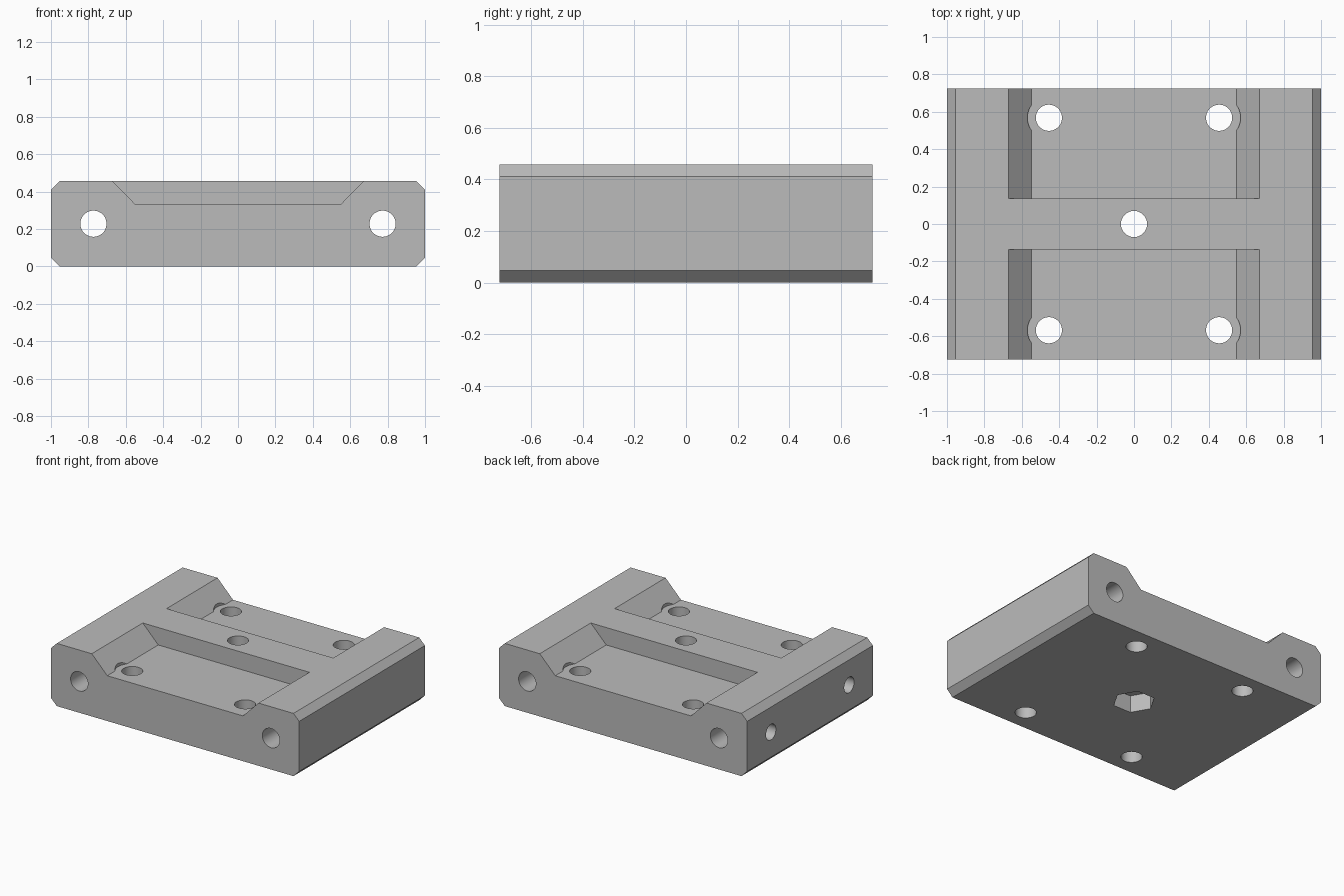
import bpy, math
from mathutils import Matrix

cube = bpy.data.objects.get("Cube")
if cube:
    bpy.data.objects.remove(cube, do_unlink=True)

W, D, H, C = 1.0, 0.724, 0.457, 0.046   # half width, half depth, height, chamfer
FLOOR, RIB = 0.33, 0.137                # pocket floor height, half width of rib
BOLT_X, BOLT_Y, HOLE_R = 0.455, 0.568, 0.07

grey = bpy.data.materials.new("plain grey")
grey.use_nodes = True
colour = (0.5, 0.5, 0.5, 1)
grey.diffuse_color = colour
grey.node_tree.nodes["Principled BSDF"].inputs["Base Color"].default_value = colour


def prism(name, profile, y0, y1):
    """Extrude an x-z profile from y0 to y1."""
    n = len(profile)
    verts = [(x, y, z) for y in (y0, y1) for x, z in profile]
    faces = [list(range(n)), list(range(2 * n - 1, n - 1, -1))]
    faces += [(i, i + n, (i + 1) % n + n, (i + 1) % n) for i in range(n)]
    mesh = bpy.data.meshes.new(name)
    mesh.from_pydata(verts, [], faces)
    obj = bpy.data.objects.new(name, mesh)
    bpy.context.collection.objects.link(obj)
    return obj


def cylinder(name, radius, start, length, axis="Z", sides=48):
    """Cylinder running from start along the positive axis."""
    bpy.ops.mesh.primitive_cylinder_add(vertices=sides, radius=radius, depth=length)
    obj = bpy.context.object
    obj.name = name
    turn = {"Z": Matrix(), "X": Matrix.Rotation(math.pi / 2, 4, "Y"),
            "Y": Matrix.Rotation(-math.pi / 2, 4, "X")}[axis]
    obj.data.transform(Matrix.Translation(start) @ turn
                       @ Matrix.Translation((0, 0, length / 2)))
    return obj


def cut(target, cutter):
    """Subtract the cutter, then remove it."""
    mod = target.modifiers.new("cut", "BOOLEAN")
    mod.operation, mod.solver, mod.object = "DIFFERENCE", "EXACT", cutter
    bpy.ops.object.select_all(action="DESELECT")
    bpy.context.view_layer.objects.active = target
    target.select_set(True)
    bpy.ops.object.modifier_apply(modifier=mod.name)
    bpy.data.objects.remove(cutter, do_unlink=True)


# Chamfered block
block = prism("carriage_block", [(-W + C, 0), (W - C, 0), (W, C), (W, H - C),
                                 (W - C, H), (-W + C, H), (-W, H - C), (-W, C)], -D, D)
block.data.materials.append(grey)

# Sloped pockets on both sides of the central rib
pocket = [(-0.547, FLOOR), (0.547, FLOOR), (0.773, FLOOR + 0.23), (-0.773, FLOOR + 0.23)]
for y0, y1 in ((-1, -RIB), (RIB, 1)):
    cut(block, prism("pocket_cutter", pocket, y0, y1))

# Bolt holes with head clearance, and lengthwise rod holes
for sx in (-1, 1):
    for sy in (-1, 1):
        x, y = sx * BOLT_X, sy * BOLT_Y
        cut(block, cylinder("bolt_cutter", HOLE_R, (x, y, -0.1), 1))
        cut(block, cylinder("head_cutter", 0.115, (x, y, FLOOR), 0.5))
    cut(block, cylinder("rod_cutter", HOLE_R, (sx * 0.773, -1, H / 2), 2, "Y"))

# Central hole with a hexagonal nut recess underneath
cut(block, cylinder("centre_cutter", HOLE_R, (0, 0, -0.1), 1))
nut = cylinder("nut_cutter", 0.141, (0, 0, -0.1), 0.225, sides=6)
nut.data.transform(Matrix.Rotation(math.pi / 6, 4, "Z"))
cut(block, nut)

# Set screw holes on one side, reaching the rod hole
for y in (-0.45, 0.45):
    cut(block, cylinder("screw_cutter", 0.057, (-1.1, y, H / 2), 0.327, "X"))

bpy.ops.object.select_all(action="DESELECT")
block.select_set(True)
bpy.context.view_layer.objects.active = block
bpy.ops.object.shade_smooth_by_angle(angle=math.radians(25))
